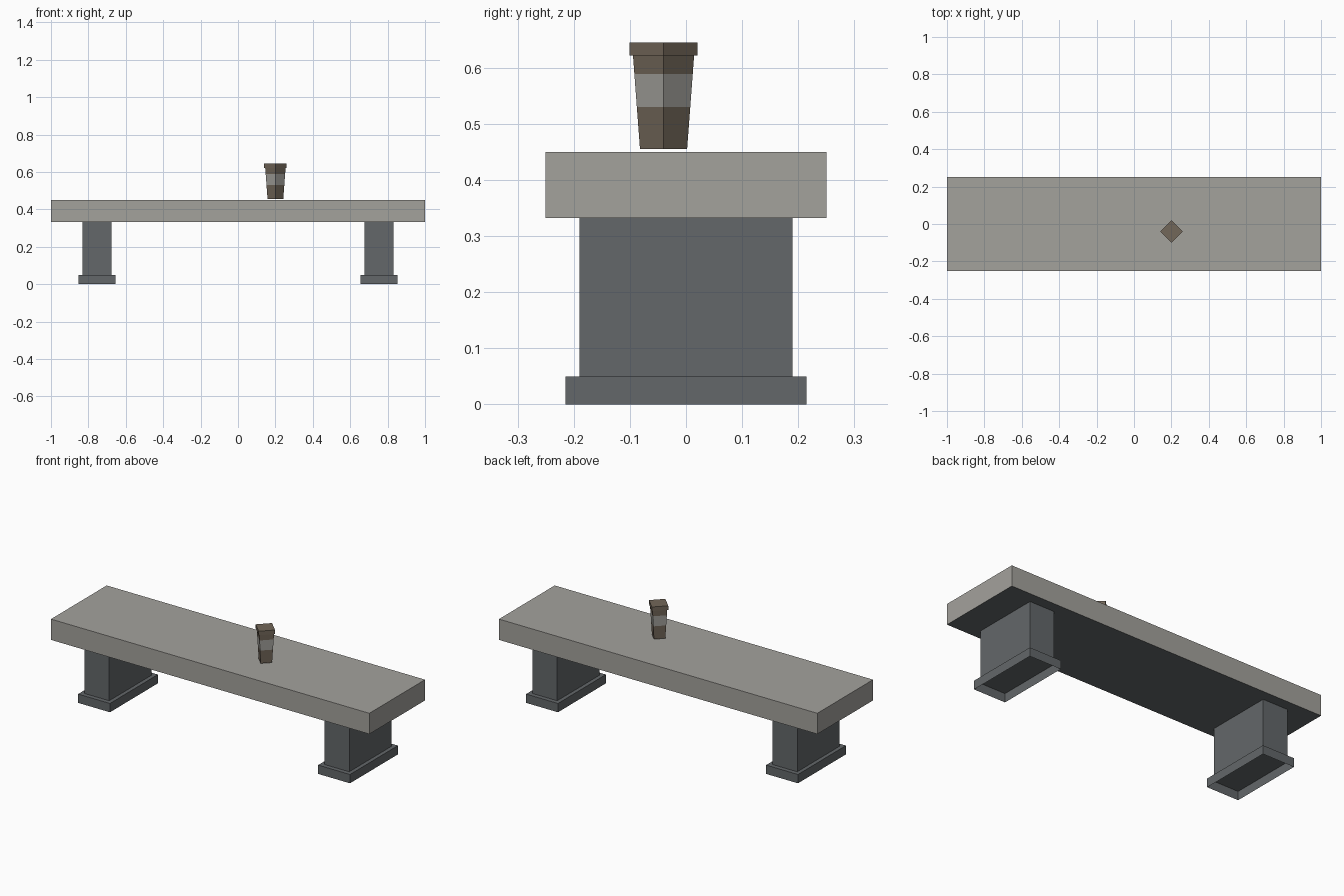
import bpy
import bmesh
import math
from mathutils import Matrix

default = bpy.data.objects.get("Cube")
if default:
    bpy.data.objects.remove(default, do_unlink=True)


def material(name, color):
    mat = bpy.data.materials.new(name)
    mat.use_nodes = True
    mat.diffuse_color = (*color, 1)
    mat.node_tree.nodes["Principled BSDF"].inputs["Base Color"].default_value = (*color, 1)
    return mat


stone = material("pale stone", (0.37, 0.36, 0.335))
slate = material("dark slate", (0.125, 0.136, 0.143))
brown = material("coffee brown", (0.17, 0.135, 0.1))


def finish(name, bm, mats):
    bmesh.ops.recalc_face_normals(bm, faces=bm.faces)
    mesh = bpy.data.meshes.new(name)
    bm.to_mesh(mesh)
    bm.free()
    for mat in mats:
        mesh.materials.append(mat)
    obj = bpy.data.objects.new(name, mesh)
    bpy.context.collection.objects.link(obj)
    return obj


def box(name, x, size, z0, z1, mats, open_bottom=False):
    """Box centred on y = 0; its underside can be open or take the second material."""
    bm = bmesh.new()
    place = Matrix.Translation((x, 0, (z0 + z1) / 2)) @ Matrix.Diagonal((*size, z1 - z0, 1))
    bmesh.ops.create_cube(bm, size=1, matrix=place)
    bm.normal_update()
    under = [f for f in bm.faces if f.normal.z < -0.9]
    if open_bottom:
        bmesh.ops.delete(bm, geom=under, context='FACES_ONLY')
    elif len(mats) > 1:
        under[0].material_index = 1
    return finish(name, bm, mats)


def square_loft(name, centre, profile, mats, band=None):
    """Four-sided turned shape from (radius, height) pairs, corners on the axes."""
    bm = bmesh.new()
    rings = [[bm.verts.new((centre[0] + r * math.cos(i * math.pi / 2),
                            centre[1] + r * math.sin(i * math.pi / 2), z))
              for i in range(4)] for r, z in profile]
    for level, (low, high) in enumerate(zip(rings, rings[1:])):
        for i in range(4):
            j = (i + 1) % 4
            face = bm.faces.new((low[i], low[j], high[j], high[i]))
            face.material_index = int(level == band)
    bm.faces.new(rings[0][::-1])
    bm.faces.new(rings[-1])
    return finish(name, bm, mats)


# Bench seat with a dark underside
box("seat_slab", 0, (2, 0.5), 0.332, 0.45, [stone, slate])

# Pedestals on hollow plinths
for side, sign in (("left", 1), ("right", -1)):
    x = sign * 0.754
    box(side + "_pedestal", x, (0.156, 0.38), 0.05, 0.332, [slate], open_bottom=True)
    box(side + "_plinth", x, (0.2, 0.43), 0, 0.05, [slate], open_bottom=True)

# Paper cup with a pale sleeve band, and its lid
spot = (0.2, -0.04)
bottom_r, top_r, bottom_z, top_z = 0.042, 0.0545, 0.455, 0.622
cup_profile = [(bottom_r + (top_r - bottom_r) * (z - bottom_z) / (top_z - bottom_z), z)
               for z in (bottom_z, 0.53, 0.589, top_z)]
square_loft("cup", spot, cup_profile, [brown, stone], band=1)
square_loft("cup_lid", spot, [(0.0605, top_z), (0.0605, 0.645)], [brown])
